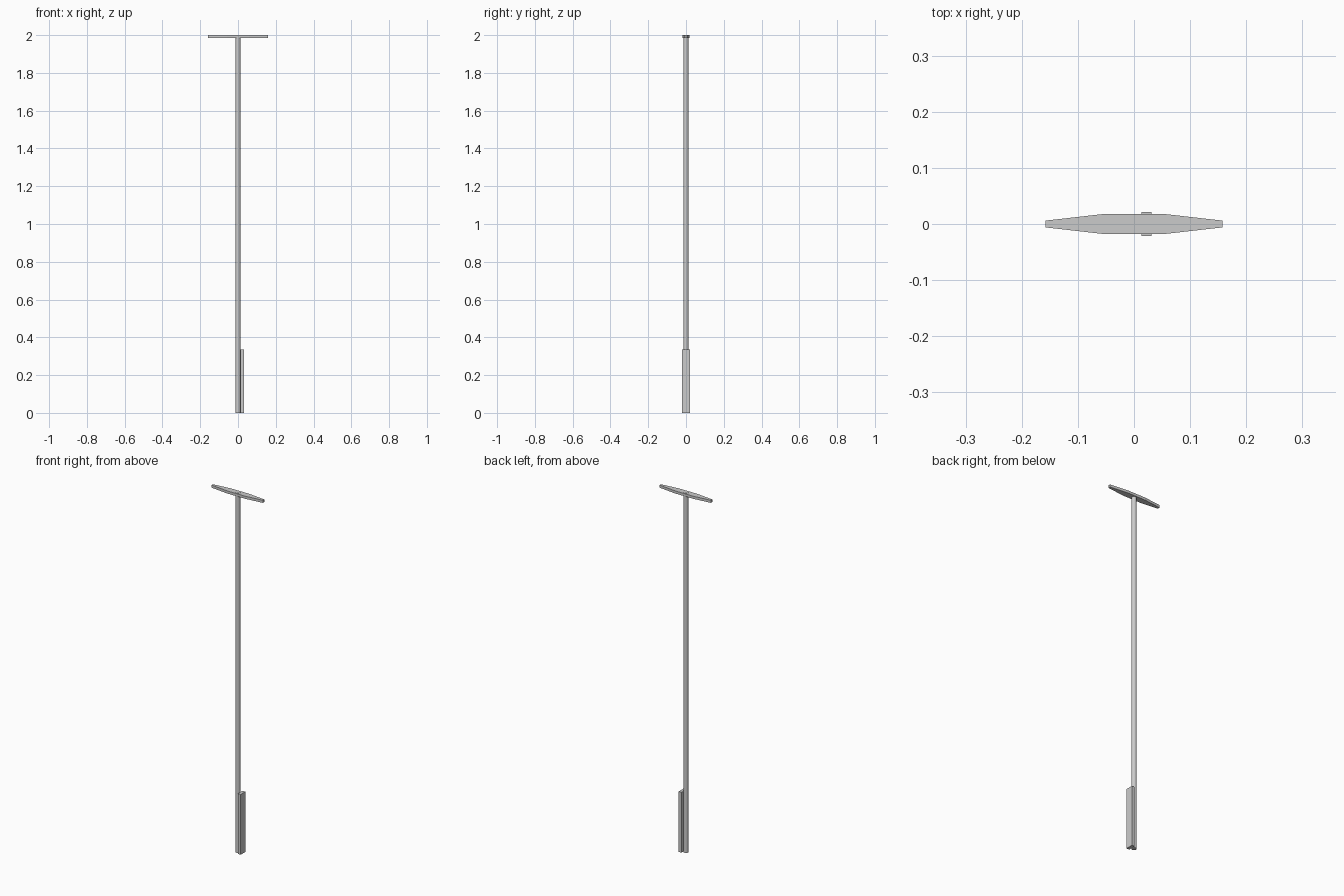
import bpy, bmesh

if "Cube" in bpy.data.objects:
    bpy.data.objects.remove(bpy.data.objects["Cube"])


def prism(name, outline, z0, z1):
    """Extrude an xy outline from z0 up to z1."""
    bm = bmesh.new()
    face = bm.faces.new([bm.verts.new((x, y, z0)) for x, y in outline])
    top = bmesh.ops.extrude_face_region(bm, geom=[face])["geom"]
    bmesh.ops.translate(bm, vec=(0, 0, z1 - z0),
                        verts=[v for v in top if isinstance(v, bmesh.types.BMVert)])
    bmesh.ops.recalc_face_normals(bm, faces=bm.faces)
    mesh = bpy.data.meshes.new(name)
    bm.to_mesh(mesh)
    bm.free()
    obj = bpy.data.objects.new(name, mesh)
    bpy.context.collection.objects.link(obj)
    return obj


# round pole
bpy.ops.mesh.primitive_cylinder_add(vertices=32, radius=0.0128, depth=2.0,
                                    location=(0, 0, 1.0))
bpy.context.object.name = "pole"
bpy.ops.object.shade_smooth_by_angle()

# tapered lamp bar across the top
half = [(0.158, -0.006), (0.158, 0.006), (0.057, 0.0175)]
right = [(0.057, -0.0175)] + half
prism("top_bar", right + [(-x, -y) for x, y in right], 1.985, 1.9995)

# service box standing behind the pole foot
prism("base_box", [(0.0132, -0.021), (0.031, -0.021),
                   (0.031, 0.021), (0.0132, 0.021)], 0.0, 0.335)
